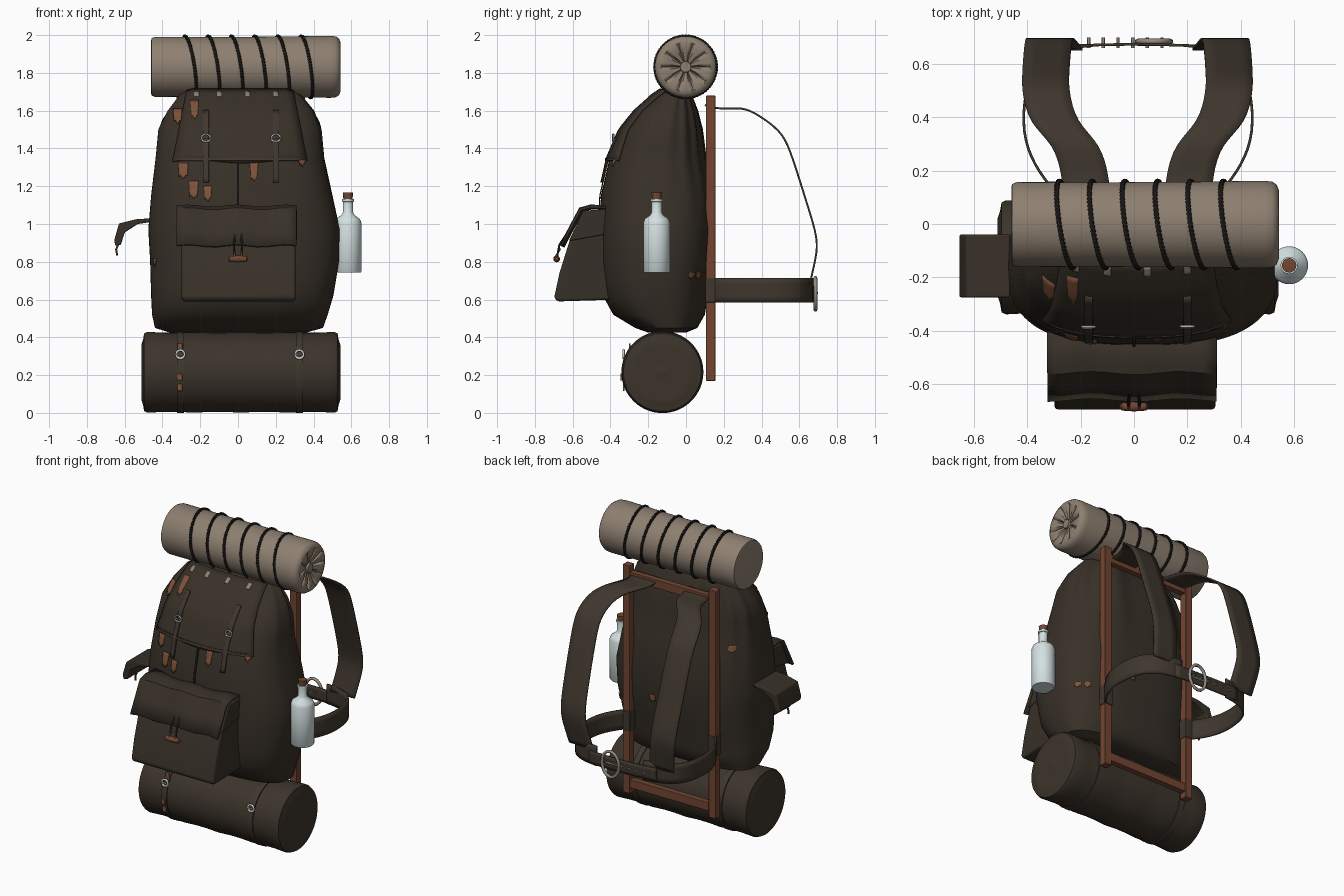
import bpy, bmesh, math
from math import sin, cos, pi
from mathutils import Vector

if "Cube" in bpy.data.objects:
    bpy.data.objects.remove(bpy.data.objects["Cube"])


def material(name, rgb, rough=0.9):
    m = bpy.data.materials.new(name)
    m.use_nodes = True
    m.diffuse_color = (*rgb, 1)
    b = m.node_tree.nodes["Principled BSDF"]
    b.inputs["Base Color"].default_value = (*rgb, 1)
    b.inputs["Roughness"].default_value = rough
    return m


CANVAS = material("dark canvas", (0.039, 0.03, 0.021))
ROLL = material("brown roll cloth", (0.045, 0.034, 0.024))
BLANKET = material("beige blanket", (0.27, 0.215, 0.165))
WOOD = material("red wood", (0.17, 0.06, 0.032))
PATCH = material("rust patch", (0.21, 0.085, 0.042))
LEATHER = material("strap leather", (0.05, 0.038, 0.027))
ROPE = material("black rope", (0.014, 0.012, 0.01))
GLASS = material("pale glass", (0.66, 0.75, 0.75))
METAL = material("dull metal", (0.3, 0.26, 0.21))
STEEL = material("bright steel", (0.6, 0.6, 0.58))


def build(name, verts, faces, mat, thick=0, bevel=0, subsurf=0):
    me = bpy.data.meshes.new(name)
    me.from_pydata(verts, [], faces)
    bm = bmesh.new()
    bm.from_mesh(me)
    bmesh.ops.recalc_face_normals(bm, faces=bm.faces)
    bm.to_mesh(me)
    bm.free()
    me.materials.append(mat)
    ob = bpy.data.objects.new(name, me)
    bpy.context.collection.objects.link(ob)
    if subsurf:
        mod = ob.modifiers.new("smooth", "SUBSURF")
        mod.levels, mod.boundary_smooth = subsurf, "PRESERVE_CORNERS"
    if thick:
        mod = ob.modifiers.new("thickness", "SOLIDIFY")
        mod.thickness, mod.offset = thick, 0
    if bevel:
        mod = ob.modifiers.new("soft edges", "BEVEL")
        mod.width, mod.segments = bevel, 3
    bpy.ops.object.select_all(action="DESELECT")
    bpy.context.view_layer.objects.active = ob
    ob.select_set(True)
    bpy.ops.object.shade_smooth_by_angle(angle=math.radians(40))


def loft(name, rings, mat, **kw):
    n = len(rings[0])
    faces = [(i * n + j, i * n + (j + 1) % n, (i + 1) * n + (j + 1) % n, (i + 1) * n + j)
             for i in range(len(rings) - 1) for j in range(n)]
    faces += [tuple(range(n)), tuple(range((len(rings) - 1) * n, len(rings) * n))]
    build(name, [p for r in rings for p in r], faces, mat, **kw)


def lathe(name, profile, centre, axis, mat, n=48, ripple=lambda t, r, a: 0):
    rings = []
    for t, r in profile:
        ring = []
        for k in range(n):
            a = 2 * pi * k / n
            h = t + ripple(t, r, a)
            off = (h, r * cos(a), r * sin(a)) if axis == "x" else (r * cos(a), r * sin(a), h)
            ring.append(Vector(centre) + Vector(off))
        rings.append(ring)
    loft(name, rings, mat)


def prism(name, pts, axis, a, b, mat, bevel=0.01):
    place = (lambda p, t: (t, *p)) if axis == "x" else (lambda p, t: (p[0], t, p[1]))
    loft(name, [[place(p, t) for p in pts] for t in (a, b)], mat, bevel=bevel)


def box(name, lo, hi, mat, bevel=0.004):
    prism(name, [(lo[1], lo[2]), (hi[1], lo[2]), (hi[1], hi[2]), (lo[1], hi[2])],
          "x", lo[0], hi[0], mat, bevel)


def sheet(name, rows, mat, thick=0.01, subsurf=0):
    m = len(rows[0])
    faces = [(i * m + j, i * m + j + 1, (i + 1) * m + j + 1, (i + 1) * m + j)
             for i in range(len(rows) - 1) for j in range(m - 1)]
    build(name, [p for r in rows for p in r], faces, mat, thick=thick, subsurf=subsurf)


def ribbon(name, path, half, mat):
    h = Vector(half)
    sheet(name, [[Vector(p) - h, Vector(p) + h] for p in path], mat, subsurf=2)


def tube(name, pts, r, mat, cyclic=False):
    cu = bpy.data.curves.new(name, "CURVE")
    cu.dimensions, cu.bevel_depth, cu.bevel_resolution = "3D", r, 1
    sp = cu.splines.new("POLY")
    sp.points.add(len(pts) - 1)
    for q, p in zip(sp.points, pts):
        q.co = (*p, 1)
    sp.use_cyclic_u = cyclic
    cu.materials.append(mat)
    bpy.context.collection.objects.link(bpy.data.objects.new(name, cu))


def buckle(name, x, y, z, rx, rz, r, mat):
    tube(name, [(x + rx * cos(k * pi / 8), y, z + rz * sin(k * pi / 8)) for k in range(16)], r, mat, True)
    tube(name + "_prong", [(x - rx, y - r, z), (x + rx * 0.6, y - r, z)], r * 0.7, mat)


# Main bag: stacked rounded sections (z, x min, x max, y front, y back)
SECTIONS = [(0.425, -0.36, 0.36, -0.2, 0.0), (0.45, -0.44, 0.45, -0.27, 0.06),
            (0.52, -0.455, 0.475, -0.385, 0.1), (0.62, -0.46, 0.505, -0.44, 0.115),
            (0.8, -0.465, 0.535, -0.46, 0.145), (0.97, -0.475, 0.54, -0.46, 0.155),
            (1.15, -0.46, 0.5, -0.45, 0.145), (1.35, -0.435, 0.455, -0.405, 0.105),
            (1.5, -0.42, 0.44, -0.34, 0.085), (1.6, -0.37, 0.4, -0.26, 0.06),
            (1.68, -0.31, 0.335, -0.17, 0.03), (1.715, -0.26, 0.29, -0.12, 0.0)]
POWER = 2.7


def section(z):
    z = min(max(z, SECTIONS[0][0]), SECTIONS[-1][0])
    for a, b in zip(SECTIONS, SECTIONS[1:]):
        if z <= b[0]:
            f = (z - a[0]) / (b[0] - a[0])
            x0, x1, y0, y1 = [p + (q - p) * f for p, q in zip(a[1:], b[1:])]
            return (x0 + x1) / 2, (x1 - x0) / 2, (y0 + y1) / 2, (y1 - y0) / 2


def surface(x, z, off, side=-1):
    cx, hx, cy, hy = section(z)
    u = min(abs(x - cx) / hx, 0.99)
    return (x, cy + side * (hy * (1 - u ** POWER) ** (1 / POWER) + off), z)


def body_ring(z, n=96):
    cx, hx, cy, hy = section(z)
    ring = []
    for k in range(n):
        c, s = cos(2 * pi * k / n), sin(2 * pi * k / n)
        pleat = 1 + 0.04 * sin(k * pi / 3) * max(0, s + 0.4) * max(0, z - 1.0)
        ring.append((cx + hx * pleat * math.copysign(abs(c) ** (2 / POWER), c),
                     cy + hy * pleat * math.copysign(abs(s) ** (2 / POWER), s), z))
    return ring


zs = [s[0] for s in SECTIONS]
loft("main_bag", [body_ring(z) for z in sorted(zs + [(a + b) / 2 for a, b in zip(zs, zs[1:])])], CANVAS)


def drape(name, x0, x1, z0, z1, off, mat, flare=0.0, thick=0.012, wave=0.0, n=14, side=-1):
    rows = []
    for i in range(n + 1):
        f = i / n
        z = z1 + (z0 - z1) * f
        rows.append([surface(x0 + (x1 - x0) * j / n + flare * f * (2 * j / n - 1),
                             z + wave * f * sin(9 * j / n), off, side) for j in range(n + 1)])
    sheet(name, rows, mat, thick)


# Lid, its hem and closing straps
drape("lid", -0.27, 0.29, 1.33, 1.712, 0.012, CANVAS, flare=0.075, wave=0.008)
drape("lid_hem", -0.345, 0.365, 1.335, 1.35, 0.019, LEATHER, thick=0.006)
drape("front_seam", -0.006, 0.006, 1.09, 1.33, 0.006, ROPE, thick=0.006)
for side, x in (("right", -0.17), ("left", 0.2)):
    drape(side + "_lid_strap", x - 0.015, x + 0.015, 1.22, 1.6, 0.022, LEATHER, thick=0.008)
    buckle(side + "_lid_buckle", x, surface(x, 1.455, 0.034)[1], 1.455, 0.024, 0.02, 0.005, STEEL)

# Worn patches on the front (x, z, half width, half height), then on the back
PATCHES = [(-0.32, 1.575, 0.024, 0.035), (-0.23, 1.61, 0.022, 0.045), (-0.29, 1.285, 0.027, 0.036),
           (-0.235, 1.185, 0.026, 0.042), (-0.16, 1.165, 0.022, 0.036), (0.085, 1.28, 0.022, 0.045),
           (0.34, 1.325, 0.018, 0.013), (-0.44, 0.8, 0.01, 0.018)]
for x, z, rx, rz in PATCHES:
    drape("worn_patch", x - rx, x + rx, z - rz, z + rz, 0.021 if z > 1.32 else 0.005, PATCH,
          flare=-0.006, thick=0.004, wave=0.012, n=5)
for x, z, r in ((0.42, 0.73, 0.016), (0.465, 0.73, 0.014), (0.14, 0.85, 0.02), (-0.37, 1.27, 0.02)):
    drape("back_patch", x - r, x + r, z - r, z + r, 0.006, PATCH, thick=0.004, wave=0.008, n=5, side=1)
for x in (-0.22, -0.1, 0.05, 0.2):
    drape("frayed_spot", x - 0.013, x + 0.013, 1.675, 1.7, 0.021, BLANKET, thick=0.004, n=4)

# Front pocket with flap and toggle
prism("front_pocket", [(-0.36, 0.6), (-0.68, 0.59), (-0.698, 0.61), (-0.67, 0.74), (-0.62, 0.9),
                       (-0.54, 1.06), (-0.4, 1.07)], "x", -0.298, 0.305, CANVAS, 0.018)
flap = [(-0.4, 1.085), (-0.5, 1.09), (-0.555, 1.075), (-0.605, 0.98), (-0.655, 0.885)]
sheet("pocket_flap", [[(-0.325 + 0.635 * j / 12, y - 0.006 * cos(j), z + 0.006 * sin(j * 1.3))
                       for j in range(13)] for y, z in flap], CANVAS, 0.014)
for x0, x1 in ((-0.325, -0.295), (0.29, 0.312)):
    prism("flap_side", [(-0.4, 1.08), (-0.545, 1.07), (-0.62, 0.91), (-0.4, 0.95)], "x", x0, x1, CANVAS, 0.006)
lathe("toggle", [(-0.052, 0.008), (-0.045, 0.015), (0, 0.018), (0.045, 0.015), (0.052, 0.008)],
      (0, -0.685, 0.815), "x", WOOD, 12)
for s in (-1, 1):
    tube("toggle_cord", [(s * 0.012, -0.61, 0.98), (s * 0.022, -0.67, 0.89), (s * 0.02, -0.685, 0.815)], 0.006, ROPE)
    tube("toggle_loop", [(s * 0.018, -0.665, 0.87), (s * 0.02, -0.695, 0.82)], 0.005, PATCH)

# Open side pouch flap
prism("side_pouch", [(-0.465, 1.03), (-0.54, 1.025), (-0.63, 1.003), (-0.655, 0.915), (-0.65, 0.885), (-0.62, 0.89),
                     (-0.6, 0.955), (-0.53, 1.0), (-0.465, 1.01)], "y", -0.275, -0.04, CANVAS, 0.006)
tube("pouch_cord", [(-0.635, -0.15, 0.89), (-0.645, -0.15, 0.865), (-0.64, -0.16, 0.835)], 0.006, LEATHER)

# Bedroll on top, gathered at one end
lathe("top_bedroll", [(-0.5, 0.01), (-0.5, 0.14), (-0.497, 0.152), (-0.48, 0.159), (-0.2, 0.158), (0.15, 0.16),
                      (0.45, 0.164), (0.478, 0.161), (0.495, 0.15), (0.503, 0.13), (0.5, 0.1), (0.492, 0.07),
                      (0.48, 0.04), (0.48, 0.03), (0.493, 0.028), (0.493, 0.01)],
      (0.04, -0.002, 1.832), "x", BLANKET, 90,
      lambda t, r, a: -0.02 * max(0, cos(a * 10)) ** 4 * (t > 0.47 and 0.035 < r < 0.12))
for i in range(6):
    for strand in (0, pi):
        pts = []
        for k in range(160):
            a = 2 * pi * k / 160
            w = a * 32 + strand
            R = 0.163 + 0.004 * cos(w)
            pts.append((-0.255 + 0.123 * i - 0.025 * (sin(a) + cos(a)) + 0.005 * sin(w),
                        -0.002 + R * cos(a), 1.832 + R * sin(a)))
        tube("bedroll_rope", pts, 0.0055, ROPE, True)

# Lower roll with coiled ends and two straps
end = [(0.527 - 0.01 * (k % 2) - 0.015 * (k == 6), 0.02 + 0.031 * k) for k in range(7)]
side = [(0.495 - 0.99 * k / 12, 0.211 + 0.003 * cos(k * 2.1)) for k in range(13)]
lathe("lower_roll", end + side + [(-t, r) for t, r in reversed(end)], (0.015, -0.125, 0.215), "x", ROLL, 64)
for x in (-0.305, 0.325):
    lathe("roll_strap", [(-0.019, 0.2), (-0.019, 0.217), (0.019, 0.217), (0.019, 0.2)],
          (x, -0.125, 0.216), "x", LEATHER, 64)
    buckle("roll_buckle", x, -0.33, 0.31, 0.022, 0.022, 0.007, STEEL)
for z in (0.135, 0.19, 0.35):
    y = -0.125 - math.sqrt(0.221 ** 2 - (z - 0.215) ** 2)
    box("roll_strap_wear", (-0.32, y - 0.003, z - 0.018), (-0.295, y + 0.006, z + 0.018), PATCH, 0.002)

# Wooden frame
for s in (-1, 1):
    x = 0.015 + s * 0.315
    box("frame_post", (x - 0.026, 0.106, 0.17), (x + 0.026, 0.156, 1.68), WOOD)
    box("belt_sleeve", (x - 0.03, 0.102, 0.585), (x + 0.03, 0.16, 0.715), LEATHER)
for z in (0.235, 1.61):
    box("frame_crossbar", (-0.3, 0.111, z - 0.028), (0.33, 0.151, z + 0.028), WOOD)

# Shoulder straps and hip belt
for s in (-1, 1):
    name = "left" if s > 0 else "right"
    strap = [(0.19, 0.1, 1.63), (0.195, 0.18, 1.605), (0.225, 0.3, 1.62), (0.32, 0.38, 1.58), (0.345, 0.5, 1.495),
             (0.345, 0.55, 1.4), (0.34, 0.63, 1.14), (0.335, 0.675, 1.0), (0.33, 0.7, 0.89),
             (0.315, 0.68, 0.79), (0.295, 0.655, 0.68)]
    ribbon(name + "_shoulder_strap", [(0.013 + s * x, y, z) for x, y, z in strap], (0.088, 0, 0), LEATHER)
    belt = [(0.32, 0.13), (0.39, 0.22), (0.435, 0.34), (0.425, 0.5), (0.38, 0.61), (0.27, 0.66), (0.17, 0.67)]
    ribbon(name + "_hip_belt", [(0.015 + s * x, y, 0.65) for x, y in belt], (0, 0, 0.065), LEATHER)
ribbon("belt_tongue", [(-0.25, 0.668, 0.64), (-0.1, 0.673, 0.635), (0.05, 0.675, 0.63), (0.24, 0.668, 0.63)],
       (0, 0, 0.042), LEATHER)
buckle("belt_buckle", 0.075, 0.685, 0.63, 0.062, 0.085, 0.01, METAL)
for k in range(6):
    x = -0.17 + 0.055 * k
    tube("belt_stud", [(x, 0.66, 0.635), (x, 0.7, 0.635)], 0.006, METAL)

# Corked bottle
lathe("bottle", [(0, 0.01), (0, 0.066), (0.006, 0.071), (0.265, 0.071), (0.285, 0.063), (0.305, 0.035),
                 (0.32, 0.027), (0.375, 0.027), (0.377, 0.032), (0.39, 0.032), (0.392, 0.01)],
      (0.582, -0.155, 0.742), "z", GLASS, 32)
lathe("cork", [(0, 0.02), (0, 0.024), (0.04, 0.027), (0.042, 0.01)], (0.582, -0.155, 1.126), "z", WOOD, 20)
